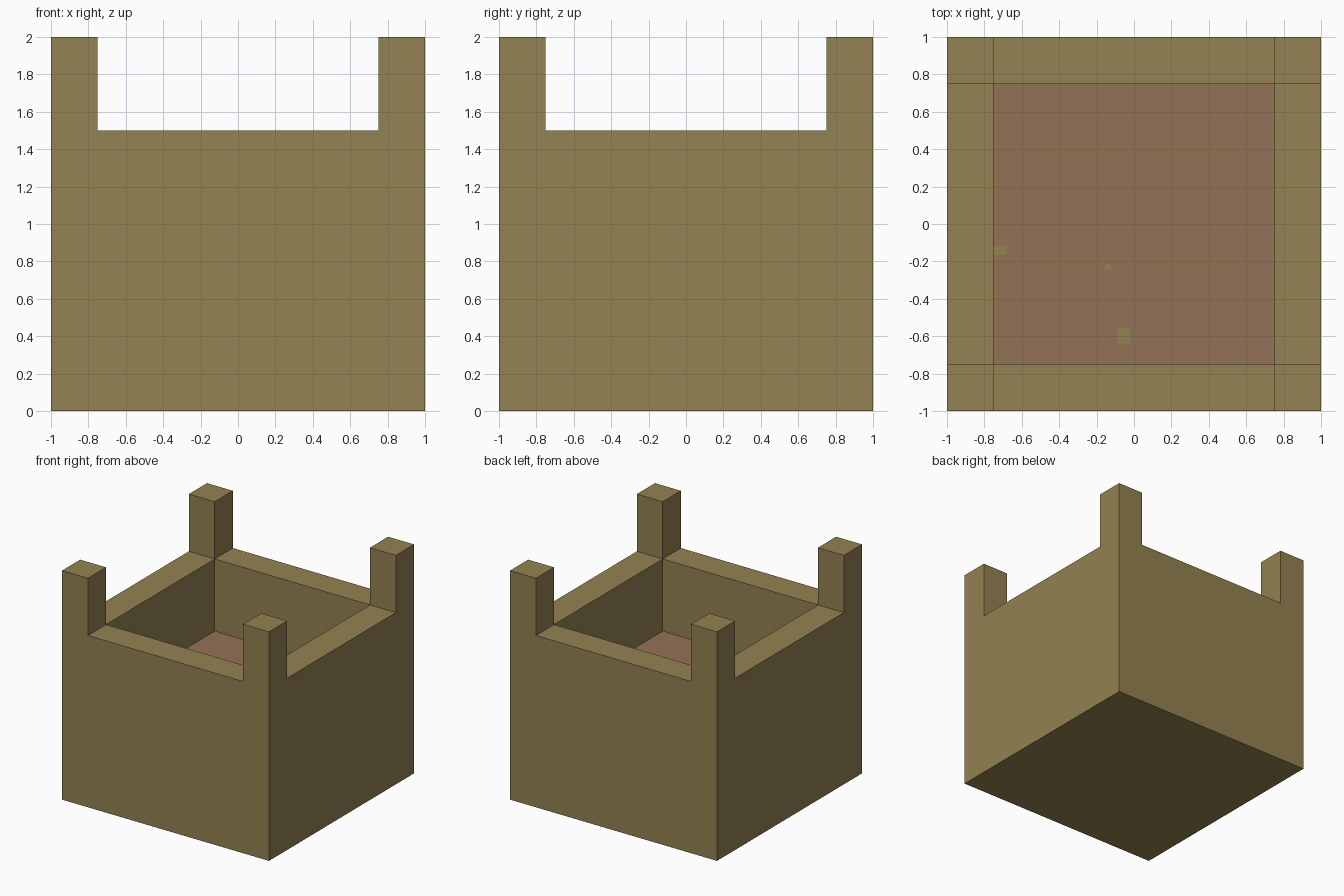
import bpy
import bmesh
from mathutils import Matrix, Vector

cube = bpy.data.objects.get("Cube")
if cube:
    bpy.data.objects.remove(cube, do_unlink=True)

WALL = 0.25      # wall thickness and post width
RIM = 1.5        # height of the wall tops
FLOOR = 0.87     # height of the inner floor
TOP = 2.0        # height of the post tops


def srgb(r, g, b):
    def lin(c):
        c /= 255
        return c / 12.92 if c <= 0.04045 else ((c + 0.055) / 1.055) ** 2.4
    return (lin(r), lin(g), lin(b), 1.0)


def material(name, colour):
    mat = bpy.data.materials.new(name)
    mat.use_nodes = True
    mat.diffuse_color = colour
    bsdf = next(n for n in mat.node_tree.nodes if n.type == 'BSDF_PRINCIPLED')
    bsdf.inputs["Base Color"].default_value = colour
    return mat


olive = material("olive_brown", srgb(147, 130, 81))
pink = material("dusty_pink", srgb(148, 114, 86))


def add_box(bm, lo, hi):
    lo, hi = Vector(lo), Vector(hi)
    matrix = Matrix.Translation((lo + hi) / 2) @ Matrix.Diagonal((*(hi - lo), 1))
    return bmesh.ops.create_cube(bm, size=1, matrix=matrix)["verts"]


def finish(bm, name, *mats):
    mesh = bpy.data.meshes.new(name)
    bm.to_mesh(mesh)
    bm.free()
    for mat in mats:
        mesh.materials.append(mat)
    obj = bpy.data.objects.new(name, mesh)
    bpy.context.collection.objects.link(obj)
    return obj


# Tower body: a block whose top is inset and sunk to form the walled floor
bm = bmesh.new()
add_box(bm, (-1, -1, 0), (1, 1, RIM))
bm.normal_update()
top = next(f for f in bm.faces if f.normal.z > 0.9)
bmesh.ops.inset_region(bm, faces=[top], thickness=WALL, use_even_offset=True)
floor = bmesh.ops.extrude_discrete_faces(bm, faces=[top])["faces"][0]
bmesh.ops.translate(bm, verts=floor.verts, vec=(0, 0, FLOOR - RIM))
floor.material_index = 1
bmesh.ops.recalc_face_normals(bm, faces=bm.faces)
finish(bm, "tower_body", olive, pink)

# Corner posts, open underneath where they meet the walls
for x, side in ((-1, "right"), (1, "left")):
    for y, end in ((-1, "front"), (1, "back")):
        bm = bmesh.new()
        xs = sorted((x, x * (1 - WALL)))
        ys = sorted((y, y * (1 - WALL)))
        add_box(bm, (xs[0], ys[0], RIM), (xs[1], ys[1], TOP))
        bm.normal_update()
        under = [f for f in bm.faces if f.normal.z < -0.9]
        bmesh.ops.delete(bm, geom=under, context='FACES_ONLY')
        finish(bm, f"{end}_{side}_post", olive)

# Small worn patches on the floor: centre x, centre y, width, depth
patches = [(-0.715, -0.14, 0.07, 0.05),
           (-0.14, -0.23, 0.03, 0.03),
           (-0.055, -0.60, 0.065, 0.08)]
bm = bmesh.new()
for x, y, w, d in patches:
    add_box(bm, (x - w / 2, y - d / 2, FLOOR), (x + w / 2, y + d / 2, FLOOR + 0.004))
finish(bm, "floor_patches", olive)
